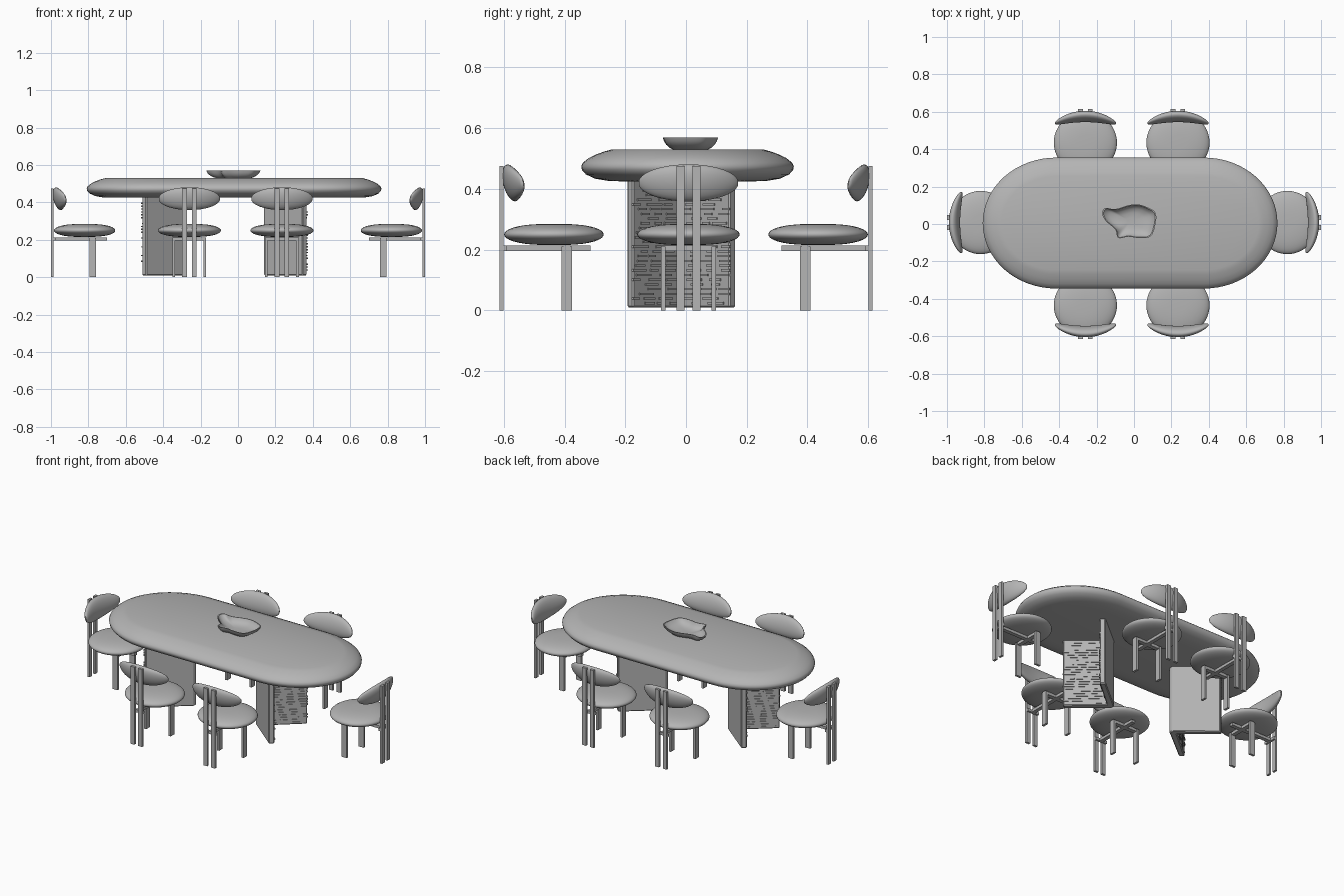
import bpy, math, random
from mathutils import Vector, Matrix

if "Cube" in bpy.data.objects:
    bpy.data.objects.remove(bpy.data.objects["Cube"])

random.seed(4)

# One mid-dark grey shared by every part
grey = bpy.data.materials.new("mid_grey")
grey.diffuse_color = (0.46, 0.46, 0.46, 1)
grey.use_nodes = True
grey.node_tree.nodes["Principled BSDF"].inputs["Base Color"].default_value = grey.diffuse_color


def make(name, verts, faces, smooth=True, angle=40):
    me = bpy.data.meshes.new(name)
    me.from_pydata([tuple(v) for v in verts], [], faces)
    me.materials.append(grey)
    ob = bpy.data.objects.new(name, me)
    bpy.context.collection.objects.link(ob)
    bpy.ops.object.select_all(action='DESELECT')
    ob.select_set(True)
    bpy.context.view_layer.objects.active = ob
    bpy.ops.object.mode_set(mode='EDIT')
    bpy.ops.mesh.select_all(action='SELECT')
    bpy.ops.mesh.normals_make_consistent(inside=False)
    bpy.ops.object.mode_set(mode='OBJECT')
    if smooth:
        bpy.ops.object.shade_smooth_by_angle(angle=math.radians(angle))
    return ob


def skin(name, loops, angle=40):
    """Bridge equal-sized closed loops and cap both ends."""
    n = len(loops[0])
    verts = [v for l in loops for v in l]
    faces = [(r * n + i, r * n + (i + 1) % n, (r + 1) * n + (i + 1) % n, (r + 1) * n + i)
             for r in range(len(loops) - 1) for i in range(n)]
    faces.append(tuple(range(n)))
    faces.append(tuple((len(loops) - 1) * n + i for i in range(n)))
    return make(name, verts, faces, True, angle)


BOX_FACES = [(0, 1, 3, 2), (4, 6, 7, 5), (0, 4, 5, 1), (2, 3, 7, 6), (0, 2, 6, 4), (1, 5, 7, 3)]


def boxes(name, specs):
    """specs: (origin, axis_a, axis_b, height) parallelepipeds in one mesh."""
    verts, faces = [], []
    for o, a, b, h in specs:
        k = len(verts)
        verts += [o + a * i + b * j + Vector((0, 0, h * m))
                  for i in (0, 1) for j in (0, 1) for m in (0, 1)]
        faces += [tuple(k + i for i in f) for f in BOX_FACES]
    return make(name, verts, faces, False)


def span(x0, x1, y0, y1, z0, z1):
    return (Vector((x0, y0, z0)), Vector((x1 - x0, 0, 0)), Vector((0, y1 - y0, 0)), z1 - z0)


# Table top: rounded outline swept through a bulging edge profile
def stadium(inset, z, n=32):
    r, core = 0.35 - inset, 0.395
    pts = []
    for side in (0, 1):
        for i in range(n + 1):
            a = -math.pi / 2 + math.pi * (i / n + side)
            pts.append((-0.021 + (core if side == 0 else -core) + (r + 0.043) * math.cos(a),
                        0.005 + r * math.sin(a), z))
    return pts


edge = [(0.13, 0.425), (0.085, 0.427), (0.045, 0.434), (0.015, 0.448), (0.002, 0.463), (0, 0.475),
        (0.006, 0.487), (0.025, 0.502), (0.05, 0.514), (0.075, 0.523), (0.1, 0.53)]
skin("table_top", [stadium(i, z) for i, z in edge])


# Table legs: V-shaped slabs opening outwards, with rough split inner faces
def table_leg(name, apex, tip):
    s = 1 if tip > apex else -1
    yc, half, t, z0, z1 = -0.015, 0.18, 0.03, 0.01, 0.43
    outline = [(apex, yc - 0.012), (tip - s * 0.025, yc - half), (tip, yc - half + t * 0.7),
               (apex + s * 0.045, yc), (tip, yc + half - t * 0.7),
               (tip - s * 0.025, yc + half), (apex, yc + 0.012)]
    n = len(outline)
    verts = [(x, y, z) for z in (z0, z1) for x, y in outline]
    faces = [tuple(range(n)), tuple(range(n, 2 * n))]
    faces += [(i, (i + 1) % n, n + (i + 1) % n, n + i) for i in range(n)]
    ob = make(name, verts, faces, False)
    bev = ob.modifiers.new("bevel", 'BEVEL')
    bev.width, bev.segments = 0.005, 1
    specs = []
    for side in (-1, 1):
        start = Vector((apex + s * 0.05, yc + side * 0.004, 0))
        run = Vector((tip, yc + side * (half - t * 0.7), 0)) - start
        d = run.normalized()
        nrm = Vector((-d.y, d.x, 0))
        if nrm.y * side > 0:
            nrm = -nrm
        for row in range(26):
            pos = random.uniform(0.01, 0.05)
            while pos < run.length - 0.03:
                w = min(random.uniform(0.03, 0.08), run.length + 0.003 - pos)
                o = start + d * pos - nrm * 0.004 + Vector((0, 0, 0.02 + row * 0.0155))
                specs.append((o, d * w, nrm * 0.008, 0.007))
                pos += w + random.uniform(0.01, 0.05)
    boxes(name + "_split_face", specs)


table_leg("right_table_leg", 0.14, 0.37)
table_leg("left_table_leg", -0.28, -0.515)

# Bowl: wavy closed outline, outer wall up then inner wall down
rim = [(-.17, .055), (-.155, .085), (-.10, .08), (-.03, .10), (.02, .105), (.07, .09), (.115, .06),
       (.115, 0), (.09, -.065), (.03, -.075), (-.03, -.068), (-.085, -.075), (-.10, -.03), (-.15, .015)]
curve = []
for i in range(len(rim)):
    p = [Vector(rim[(i + k) % len(rim)]) for k in (-1, 0, 1, 2)]
    for t in (0, .25, .5, .75):
        curve.append(0.5 * (2 * p[1] + (p[2] - p[0]) * t + (2 * p[0] - 5 * p[1] + 4 * p[2] - p[3]) * t * t
                            + (3 * p[1] - p[0] - 3 * p[2] + p[3]) * t ** 3))
mid = Vector((-0.02, 0.015))
wall = [(0.58, 0.528), (0.75, 0.535), (0.88, 0.546), (0.96, 0.558), (1.0, 0.57),
        (0.95, 0.57), (0.88, 0.558), (0.74, 0.546), (0.5, 0.538), (0.2, 0.536)]
skin("bowl", [[(*(mid + (c - mid) * f), z) for c in curve] for f, z in wall])


# Chair parts, modelled facing +y with the chair's back at y = -0.61
def seat_mesh():
    loops = []
    for i in range(1, 18):
        a = -math.pi / 2 + math.pi * i / 18
        r = math.cos(a) ** 0.75
        z = 0.25 + 0.035 * math.sin(a)
        loops.append([(0.169 * r * math.cos(2 * math.pi * k / 48),
                       -0.435 + 0.164 * r * math.sin(2 * math.pi * k / 48), z) for k in range(48)])
    return skin("seat", loops)


def backrest_mesh():
    loops = []
    for i in range(1, 24):
        a = -math.pi / 2 + math.pi * i / 24
        x, c = 0.165 * math.sin(a), math.cos(a)
        ring = []
        for k in range(24):
            b = 2 * math.pi * k / 24
            z = 0.061 * c * math.sin(b)
            y = -0.575 + 0.028 * c * math.cos(b) + 0.037 * (x / 0.165) ** 2 - 0.2 * z
            ring.append((x, y, 0.42 + z))
        loops.append(ring)
    return skin("backrest", loops)


def frame_mesh():
    specs = [span(s * 0.026 - 0.013, s * 0.026 + 0.013, -0.615, -0.601, 0, 0.475) for s in (-1, 1)]
    specs += [span(s * 0.083 - 0.007, s * 0.083 + 0.007, -0.41, -0.375, 0, 0.21) for s in (-1, 1)]
    specs.append(span(-0.09, 0.09, -0.405, -0.38, 0.196, 0.213))
    specs.append(span(-0.012, 0.012, -0.602, -0.315, 0.196, 0.213))
    specs.append(span(-0.039, 0.039, -0.603, -0.59, 0.196, 0.213))
    return boxes("chair_frame", specs)


# Place six chairs around the table
places = [("front_left", -0.26, 0, 0), ("front_right", 0.235, 0, 0),
          ("back_left", -0.26, 0.0, 180), ("back_right", 0.235, 0.0, 180),
          ("left_end", -0.385, 0.008, -90), ("right_end", 0.385, 0.008, 90)]
parts = [seat_mesh(), backrest_mesh(), frame_mesh()]
for i, (label, x, y, deg) in enumerate(places):
    m = Matrix.Translation((x, y, 0)) @ Matrix.Rotation(math.radians(deg), 4, 'Z')
    for part in parts:
        ob = part if i == len(places) - 1 else part.copy()
        if ob is not part:
            bpy.context.collection.objects.link(ob)
        ob.name = label + "_" + part.data.name
        ob.matrix_world = m
